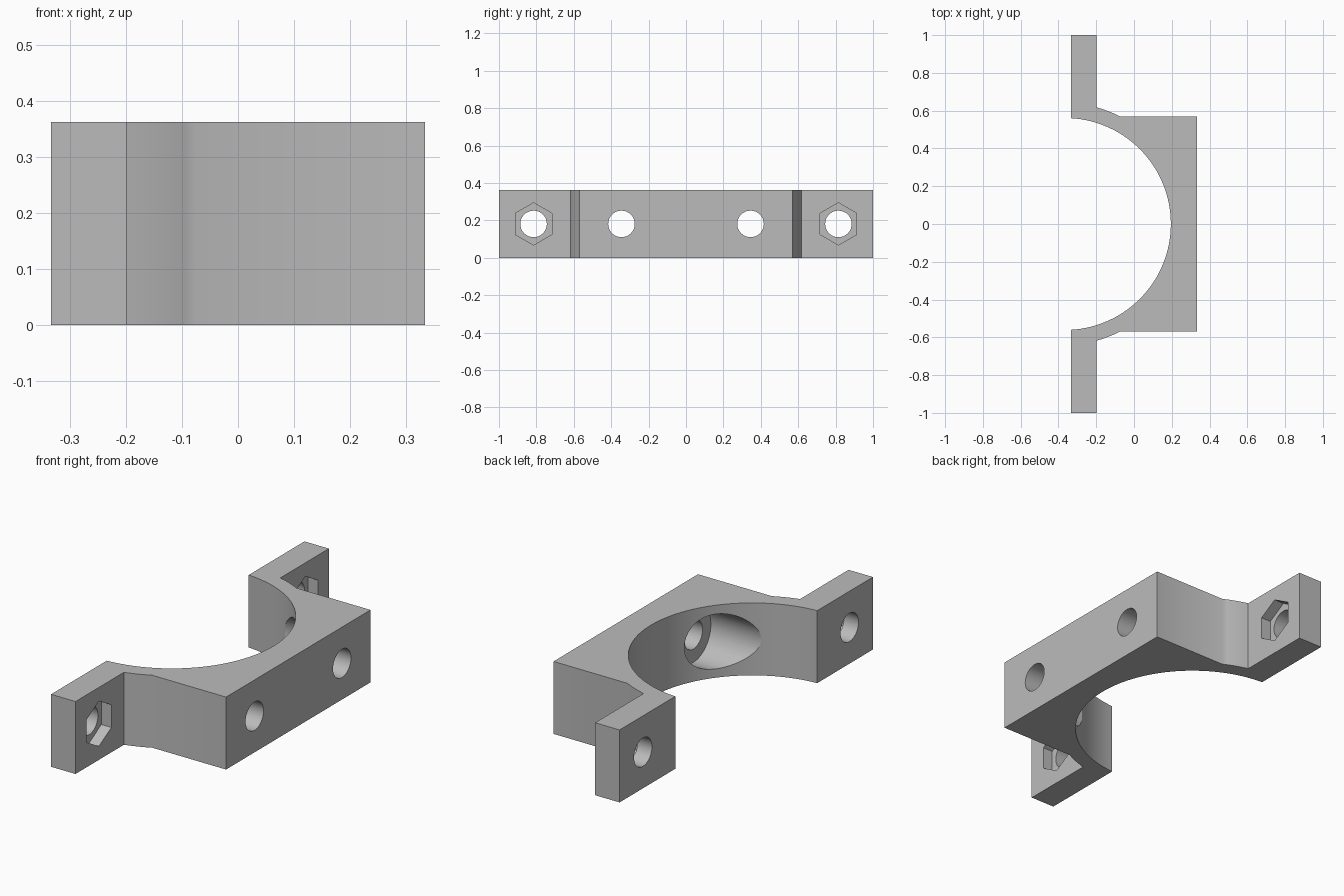
import bpy
import bmesh
from math import sin, cos, asin, pi, radians

cube = bpy.data.objects.get("Cube")
if cube:
    bpy.data.objects.remove(cube, do_unlink=True)

HEIGHT = 0.362
MID = HEIGHT / 2
BACK, FACE = -0.333, 0.333         # mating plane and mounting face
TAB_X = -0.198                     # outer side of the tabs
BLOCK_Y = 0.57                     # half width of the block
CENTRE_X = -0.366                  # axis of the saddle arc
R_IN, R_OUT = 0.561, 0.64

grey = bpy.data.materials.new("plain grey")
grey.use_nodes = True
COLOUR = (0.5, 0.5, 0.5, 1)
grey.diffuse_color = COLOUR
grey.node_tree.nodes["Principled BSDF"].inputs["Base Color"].default_value = COLOUR


def arc(radius, start, end, steps):
    """Points on a circle around the saddle axis."""
    angles = [start + (end - start) * i / steps for i in range(steps + 1)]
    return [(CENTRE_X + radius * cos(a), radius * sin(a)) for a in angles]


def make_object(name, bm):
    bmesh.ops.recalc_face_normals(bm, faces=bm.faces)
    mesh = bpy.data.meshes.new(name)
    bm.to_mesh(mesh)
    bm.free()
    obj = bpy.data.objects.new(name, mesh)
    bpy.context.collection.objects.link(obj)
    mesh.materials.append(grey)
    return obj


def cut_along_x(target, name, radius, sides, y, x0, x1):
    """Cut a round or hexagonal hole that runs along x."""
    bm = bmesh.new()
    ring = [(y + radius * sin(2 * pi * i / sides), MID + radius * cos(2 * pi * i / sides))
            for i in range(sides)]
    face = bm.faces.new([bm.verts.new((x0, py, pz)) for py, pz in ring])
    new = bmesh.ops.extrude_face_region(bm, geom=[face])["geom"]
    bmesh.ops.translate(bm, vec=(x1 - x0, 0, 0),
                        verts=[v for v in new if isinstance(v, bmesh.types.BMVert)])
    cutter = make_object(name, bm)
    cutter.hide_render = True
    mod = target.modifiers.new(name, "BOOLEAN")
    mod.operation = "DIFFERENCE"
    mod.solver = "EXACT"
    mod.object = cutter
    bpy.context.view_layer.objects.active = target
    bpy.ops.object.modifier_apply(modifier=mod.name)
    bpy.data.objects.remove(cutter, do_unlink=True)


# Clamp half: saddle arc, outer shell arcs, block and tabs in one profile
inner_end = pi / 2 - asin((BACK - CENTRE_X) / R_IN)
shell_start = asin(BLOCK_Y / R_OUT)
shell_end = pi / 2 - asin((TAB_X - CENTRE_X) / R_OUT)
shell = arc(R_OUT, shell_start, shell_end, 6)

profile = arc(R_IN, -inner_end, inner_end, 64)
profile += [(BACK, 1), (TAB_X, 1)]
profile += shell[::-1]
profile += [(FACE, BLOCK_Y), (FACE, -BLOCK_Y)]
profile += [(x, -y) for x, y in shell]
profile += [(TAB_X, -1), (BACK, -1)]

bm = bmesh.new()
base = bm.faces.new([bm.verts.new((x, y, 0)) for x, y in profile])
extruded = bmesh.ops.extrude_face_region(bm, geom=[base])["geom"]
bmesh.ops.translate(bm, vec=(0, 0, HEIGHT),
                    verts=[v for v in extruded if isinstance(v, bmesh.types.BMVert)])
clamp = make_object("clamp_half", bm)

# Mounting holes with wide counterbores, tab bolt holes with nut pockets
for side in (-1, 1):
    cut_along_x(clamp, "counterbore", 0.137, 48, side * 0.345, -0.3, 0.2)
    cut_along_x(clamp, "mounting_hole", 0.071, 32, side * 0.345, 0.1, 0.5)
    cut_along_x(clamp, "bolt_hole", 0.071, 32, side * 0.815, -0.5, 0)
    cut_along_x(clamp, "nut_pocket", 0.113, 6, side * 0.815, TAB_X - 0.055, 0)

# Smooth curved walls, crisp edges
bpy.ops.object.select_all(action="DESELECT")
clamp.select_set(True)
bpy.context.view_layer.objects.active = clamp
bpy.ops.object.shade_smooth_by_angle(angle=radians(30))
